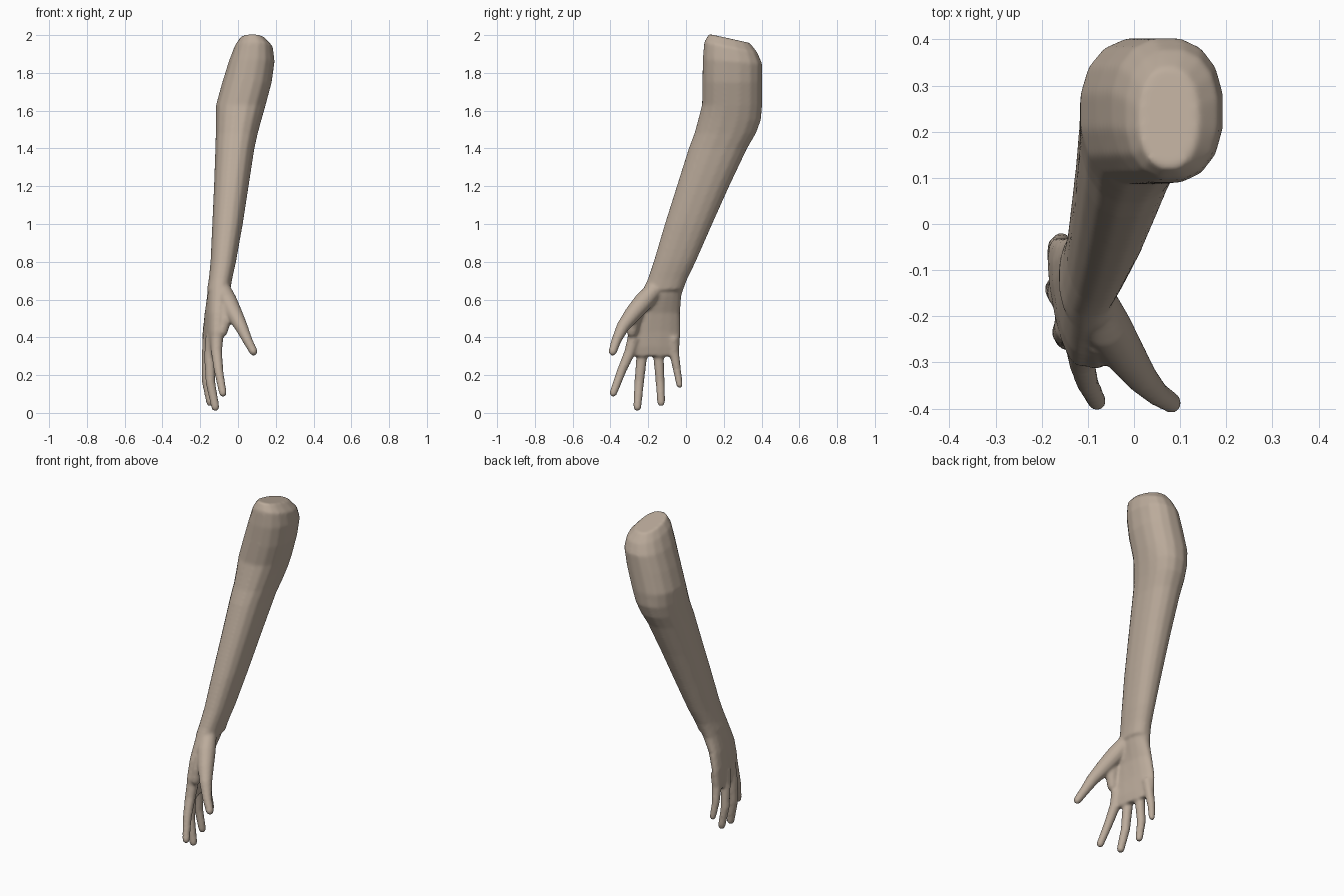
import bpy, bmesh, math
from mathutils import Vector

skin = bpy.data.materials.new("skin")
skin.diffuse_color = (0.50, 0.41, 0.33, 1)

bm = bmesh.new()


def loft(rings):
    """Skin a list of equal rings of points and close both ends."""
    vs = [[bm.verts.new(p) for p in r] for r in rings]
    n = len(vs[0])
    faces = [bm.faces.new((a[i], a[(i + 1) % n], b[(i + 1) % n], b[i]))
             for a, b in zip(vs, vs[1:]) for i in range(n)]
    faces += [bm.faces.new(vs[0]), bm.faces.new(vs[-1])]
    bmesh.ops.recalc_face_normals(bm, faces=faces)


def section(x0, x1, y0, y1, z, tilt=0.0, shear=0.0, n=16, power=2.3):
    """Rounded horizontal section; tilt slopes z along y, shear slides x along y."""
    cx, cy, rx, ry = (x0 + x1) / 2, (y0 + y1) / 2, (x1 - x0) / 2, (y1 - y0) / 2
    out = []
    for i in range(n):
        a = 2 * math.pi * (i + 0.5) / n
        c, s = math.cos(a), math.sin(a)
        dx = rx * math.copysign(abs(c) ** (2 / power), c)
        dy = ry * math.copysign(abs(s) ** (2 / power), s)
        out.append(Vector((cx + dx + shear * dy, cy + dy, z + tilt * dy)))
    return out


def digit(points, n=12):
    """Round tube along (x, y, z, radius) points with a domed tip."""
    pts = [Vector(p[:3]) for p in points]
    rad = [p[3] for p in points]
    end = (pts[-1] - pts[-2]).normalized()
    tip, r = pts[-1], rad[-1]
    for k, f in ((0.5, 0.87), (0.85, 0.53), (0.98, 0.2)):
        pts.append(tip + end * r * k)
        rad.append(r * f)
    rings = []
    for i, p in enumerate(pts):
        d = (pts[min(i + 1, len(pts) - 1)] - pts[max(i - 1, 0)]).normalized()
        u = d.cross(Vector((1, 0, 0))).normalized()
        v = d.cross(u)
        rings.append([p + rad[i] * (u * math.cos(t) + v * math.sin(t))
                      for t in (2 * math.pi * j / n for j in range(n))])
    loft(rings)


# Upper arm stump, elbow, forearm and wrist
loft([section(*s) for s in (
    (0.01, 0.14, 0.12, 0.34, 1.982, -0.22),
    (-0.02, 0.185, 0.095, 0.38, 1.935, -0.2),
    (-0.05, 0.195, 0.087, 0.405, 1.86, -0.08),
    (-0.085, 0.18, 0.085, 0.405, 1.75),
    (-0.118, 0.148, 0.083, 0.405, 1.63),
    (-0.119, 0.125, 0.062, 0.398, 1.55),
    (-0.119, 0.106, 0.043, 0.372, 1.48),
    (-0.121, 0.088, 0.013, 0.325, 1.4),
    (-0.128, 0.057, -0.05, 0.23, 1.2),
    (-0.137, 0.026, -0.113, 0.14, 1.0),
    (-0.146, -0.01, -0.172, 0.052, 0.8),
    (-0.155, -0.03, -0.202, 0.008, 0.71),
    (-0.165, -0.04, -0.222, -0.015, 0.65),
)])

# Palm, turned so the thumb side sits further forward and inward
loft([section(*s) for s in (
    (-0.155, -0.035, -0.202, 0.005, 0.71, 0, -0.02),
    (-0.163, -0.055, -0.245, -0.024, 0.62, 0, -0.08),
    (-0.172, -0.085, -0.285, -0.03, 0.53, 0, -0.14),
    (-0.178, -0.102, -0.31, -0.028, 0.43, 0, -0.18),
    (-0.175, -0.11, -0.315, -0.032, 0.35, 0, -0.2),
    (-0.165, -0.12, -0.305, -0.042, 0.3, 0, -0.2),
)])

# Thumb with its fleshy base
digit([(-0.085, -0.16, 0.66, 0.045), (-0.055, -0.225, 0.59, 0.052),
       (-0.018, -0.285, 0.52, 0.045), (0.018, -0.335, 0.455, 0.035),
       (0.05, -0.368, 0.385, 0.027), (0.082, -0.388, 0.325, 0.023)])

# Web between thumb and index finger
digit([(-0.07, -0.25, 0.56, 0.035), (-0.07, -0.275, 0.49, 0.035),
       (-0.085, -0.285, 0.43, 0.03)])

# Index, middle, ring and little finger
digit([(-0.112, -0.275, 0.40, 0.034), (-0.113, -0.298, 0.32, 0.03),
       (-0.102, -0.342, 0.22, 0.025), (-0.08, -0.385, 0.105, 0.021)])
digit([(-0.14, -0.22, 0.40, 0.034), (-0.15, -0.235, 0.29, 0.029),
       (-0.146, -0.248, 0.16, 0.026), (-0.12, -0.258, 0.03, 0.022)])
digit([(-0.155, -0.15, 0.40, 0.034), (-0.165, -0.145, 0.29, 0.028),
       (-0.168, -0.137, 0.17, 0.025), (-0.148, -0.132, 0.055, 0.021)])
digit([(-0.155, -0.07, 0.40, 0.033), (-0.163, -0.063, 0.32, 0.027),
       (-0.166, -0.048, 0.23, 0.022), (-0.157, -0.034, 0.148, 0.018)])

mesh = bpy.data.meshes.new("arm_and_hand")
bm.to_mesh(mesh)
bm.free()
mesh.materials.append(skin)
arm = bpy.data.objects.new("arm_and_hand", mesh)
bpy.context.collection.objects.link(arm)

# Fuse all parts into one skin and soften the joins
fuse = arm.modifiers.new("fuse", 'REMESH')
fuse.mode = 'VOXEL'
fuse.voxel_size = 0.008
fuse.use_smooth_shade = True
soften = arm.modifiers.new("soften", 'SMOOTH')
soften.factor = 0.5
soften.iterations = 8
